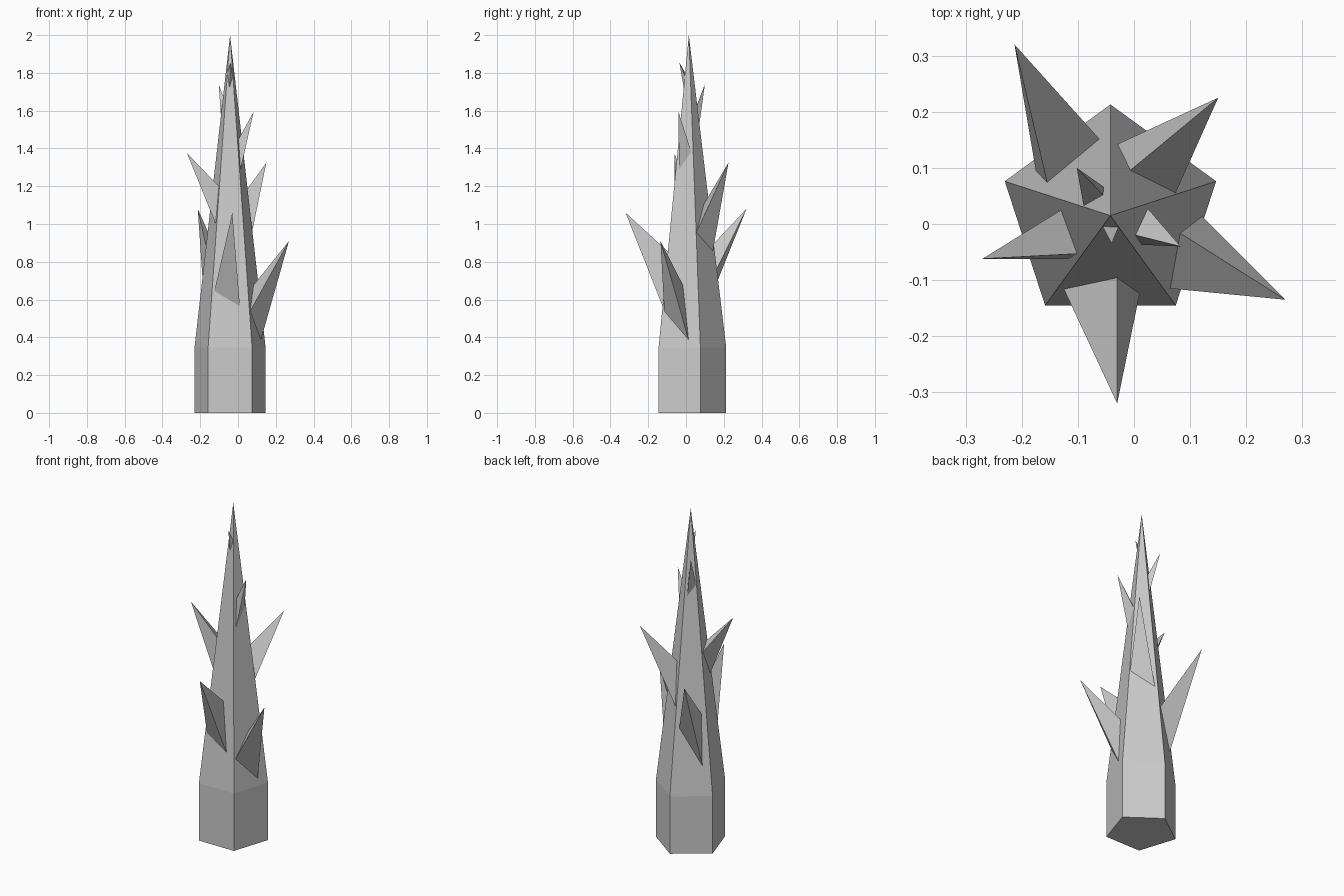
import bpy, bmesh, math
from mathutils import Vector

if "Cube" in bpy.data.objects:
    bpy.data.objects.remove(bpy.data.objects["Cube"])

CENTRE = Vector((-0.042, 0.015, 0))   # trunk axis
RADIUS = 0.198


def make_object(name, bm):
    bmesh.ops.recalc_face_normals(bm, faces=bm.faces)
    mesh = bpy.data.meshes.new(name)
    bm.to_mesh(mesh)
    bm.free()
    obj = bpy.data.objects.new(name, mesh)
    bpy.context.collection.objects.link(obj)
    return obj


def trunk():
    # five-sided post that tapers to a point
    bm = bmesh.new()
    rings = []
    for z in (0, 0.345):
        rings.append([bm.verts.new(CENTRE + Vector((
            RADIUS * math.cos(math.radians(90 + 72 * i)),
            RADIUS * math.sin(math.radians(90 + 72 * i)), z))) for i in range(5)])
    apex = bm.verts.new(CENTRE + Vector((0, 0, 2)))
    low, high = rings
    bm.faces.new(low)
    for i in range(5):
        j = (i + 1) % 5
        bm.faces.new((low[i], low[j], high[j], high[i]))
        bm.faces.new((high[i], high[j], apex))
    make_object("trunk", bm)


def spike(name, tip, *roots):
    # three-sided thorn; its roots are pushed a little into the trunk
    bm = bmesh.new()
    tip = Vector(tip)
    t = bm.verts.new(tip)
    base = [bm.verts.new(Vector(r) + (Vector(r) - tip) * 0.12) for r in roots]
    bm.faces.new(base)
    for i in range(3):
        bm.faces.new((base[i], base[(i + 1) % 3], t))
    make_object(name, bm)


trunk()

# large lower thorns
spike("thorn_front", (-0.03, -0.32, 1.06),
      (-0.125, -0.116, 0.645), (0.01, -0.124, 0.565), (-0.03, -0.097, 0.855))
spike("thorn_right", (0.27, -0.135, 0.91),
      (0.065, -0.115, 0.54), (0.125, 0.01, 0.40), (0.085, -0.018, 0.68))
spike("thorn_back_right", (0.15, 0.225, 1.325),
      (-0.028, 0.143, 0.86), (0.075, 0.057, 0.96), (-0.005, 0.097, 1.11))
spike("thorn_back_left", (-0.213, 0.32, 1.08),
      (-0.175, 0.095, 0.52), (-0.062, 0.152, 0.74), (-0.155, 0.075, 0.82))
spike("thorn_left", (-0.27, -0.062, 1.375),
      (-0.13, 0.025, 1.165), (-0.118, -0.062, 1.0), (-0.102, -0.053, 1.2))

# small upper thorns
spike("upper_thorn_right", (0.083, -0.04, 1.595),
      (0.025, 0.027, 1.385), (0.003, -0.02, 1.45), (0.014, -0.037, 1.29))
spike("upper_thorn_back", (-0.102, 0.10, 1.74),
      (-0.055, 0.067, 1.50), (-0.09, 0.033, 1.565), (-0.055, 0.052, 1.61))
spike("upper_thorn_front", (-0.04, -0.035, 1.855),
      (-0.056, -0.004, 1.80), (-0.028, -0.006, 1.785), (-0.045, -0.012, 1.72))
